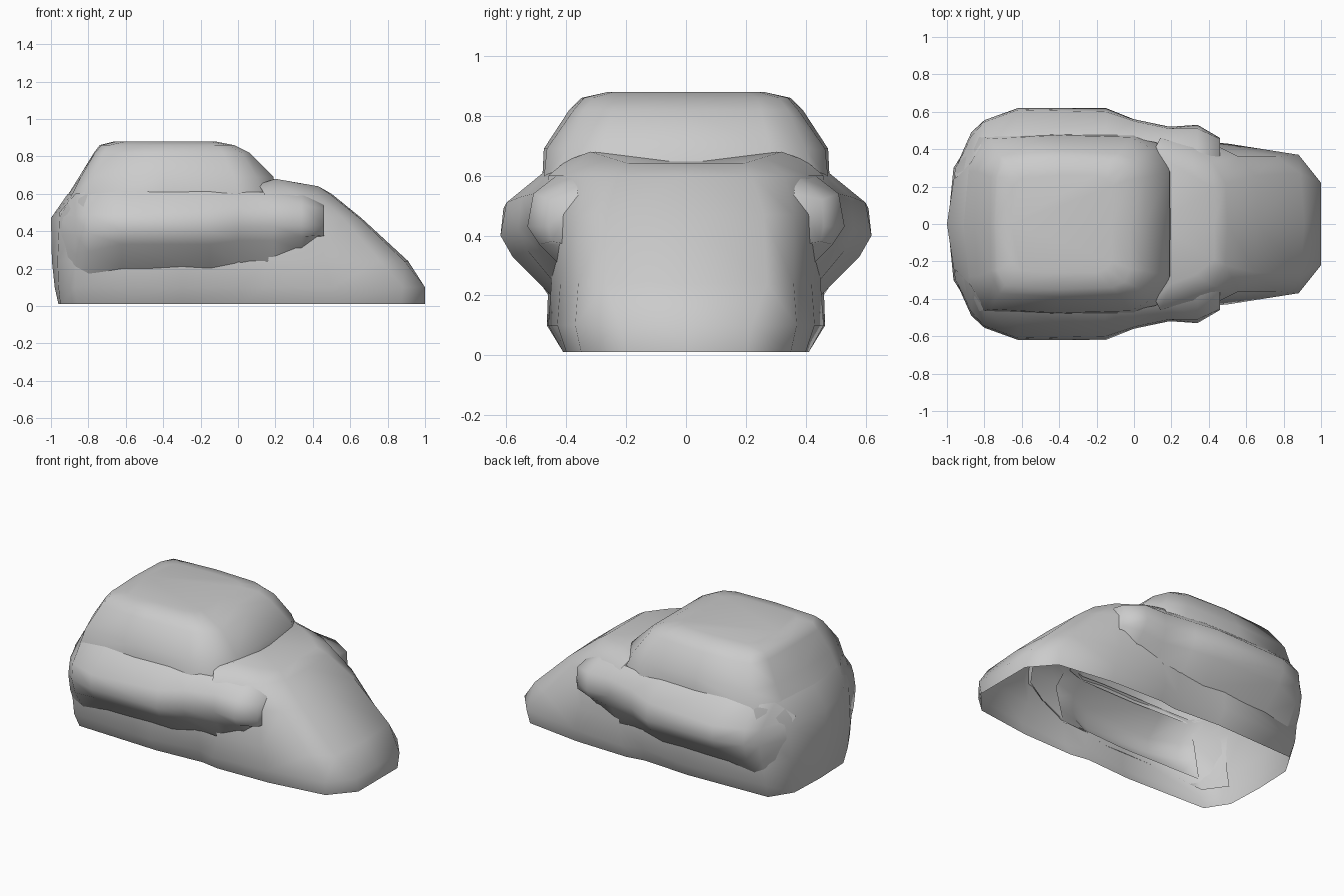
import bpy, bmesh, math


def skin(name, rows, flip=False, skip=lambda i, j: False, cap_from=None, end_cap=False):
    """Loft quads through rows of 3D points on the +y side, then mirror across y."""
    bm = bmesh.new()
    g = [[bm.verts.new(p) for p in row] for row in rows]
    for i in range(len(g) - 1):
        for j in range(len(g[0]) - 1):
            if skip(i, j):
                continue
            f = [g[i][j], g[i + 1][j], g[i + 1][j + 1], g[i][j + 1]]
            bm.faces.new(f[::-1] if flip else f)
    if cap_from is not None:
        loop = g[-1][cap_from:]
        if loop[0].co.y > 0.001:
            loop = [bm.verts.new((loop[0].co.x, 0, loop[0].co.z))] + loop
        bm.faces.new(loop[::-1])
    if end_cap:
        bm.faces.new(g[-1])
    bmesh.ops.delete(bm, geom=[v for v in bm.verts if not v.link_faces], context='VERTS')
    me = bpy.data.meshes.new(name)
    bm.to_mesh(me)
    bm.free()
    ob = bpy.data.objects.new(name, me)
    bpy.context.collection.objects.link(ob)
    m = ob.modifiers.new("mirror", 'MIRROR')
    m.use_axis = (False, True, False)
    m.use_clip = True
    bpy.ops.object.select_all(action='DESELECT')
    ob.select_set(True)
    bpy.context.view_layer.objects.active = ob
    bpy.ops.object.modifier_apply(modifier="mirror")
    bpy.ops.object.shade_smooth_by_angle(angle=math.radians(75))
    return ob


def levels(rings):
    # horizontal plan outlines (z, [(x, y) or (x, y, z)]) to 3D rows
    return [[(p[0], p[1], p[2] if len(p) > 2 else z) for p in pts] for z, pts in rings]


# lower hull and sloping nose: open underneath, outlines from tail to nose
hull = [
    (0.01, [(-.96, 0), (-.95, .25), (-.86, .39), (-.3, .41), (.02, .39), (.14, .41),
            (.5, .40), (.87, .35), (1, .2), (1, 0)]),
    (0.10, [(-.98, 0), (-.96, .28), (-.87, .43), (-.3, .465), (.02, .42), (.14, .46),
            (.5, .43), (.88, .37), (1, .22), (1, 0)]),
    (0.24, [(-.995, 0), (-.965, .3), (-.87, .45), (-.3, .46), (.02, .44), (.16, .45),
            (.46, .42), (.76, .36), (.89, .27), (.91, 0)]),
    (0.47, [(-1, 0), (-.955, .3), (-.85, .47), (-.3, .48), (.02, .47), (.2, .47),
            (.44, .42), (.56, .36), (.65, .26), (.66, 0)]),
    (0.60, [(-.91, 0), (-.885, .28), (-.8, .46), (-.3, .48), (.02, .47), (.14, .46),
            (.3, .41), (.42, .33), (.49, .22), (.50, 0)]),
    (0.65, [(-.87, 0), (-.85, .25), (-.78, .45), (-.3, .47), (.02, .45), (.11, .40, .65),
            (.2, .32, .68), (.33, .27, .655), (.43, .19, .64), (.43, 0, .64)]),
]
skin("lower_body", levels(hull), cap_from=5,
     skip=lambda i, j: (i in (2, 3) and 2 <= j <= 4) or (i == 4 and j <= 4))

# cabin with windscreen and roof
cabin = [
    (0.59, [(-.912, 0), (-.89, .28), (-.803, .465), (-.4, .48), (0, .475), (.13, .43),
            (.2, .28), (.2, 0)]),
    (0.69, [(-.85, 0), (-.84, .28), (-.77, .455), (-.4, .475), (-.02, .465), (.10, .40),
            (.19, .28), (.19, 0)]),
    (0.82, [(-.77, 0), (-.765, .25), (-.72, .37), (-.4, .39), (-.08, .375), (.02, .34),
            (.06, .25), (.06, 0)]),
    (0.86, [(-.74, 0), (-.73, .25), (-.69, .33), (-.4, .35), (-.12, .34), (-.05, .31),
            (-.02, .24), (-.02, 0)]),
    (0.88, [(-.66, 0), (-.65, .2), (-.6, .25), (-.4, .26), (-.2, .26), (-.15, .24),
            (-.12, .2), (-.12, 0)]),
]
skin("cabin", levels(cabin), cap_from=0)

# bulging side pods, cross-sections (y, z) from tail to front
pod = [
    (-.955, [(.27, .14), (.29, .25), (.30, .38), (.29, .47), (.24, .5)]),
    (-.87, [(.42, .15), (.47, .27), (.49, .38), (.47, .48), (.33, .60)]),
    (-.80, [(.44, .17), (.52, .29), (.555, .39), (.545, .49), (.45, .61)]),
    (-.62, [(.45, .2), (.58, .33), (.62, .4), (.61, .49), (.465, .62)]),
    (-.15, [(.45, .2), (.58, .33), (.62, .4), (.60, .51), (.465, .62)]),
    (0, [(.43, .22), (.53, .35), (.56, .42), (.55, .53), (.46, .61)]),
    (.19, [(.43, .23), (.49, .35), (.52, .43), (.51, .54), (.42, .61)]),
    (.34, [(.42, .30), (.49, .37), (.53, .43), (.51, .54), (.37, .60)]),
    (.46, [(.39, .37), (.45, .38), (.46, .43), (.455, .52), (.36, .54)]),
]
skin("side_pods", [[(x, y, z) for y, z in pts] for x, pts in pod], flip=True, end_cap=True)
